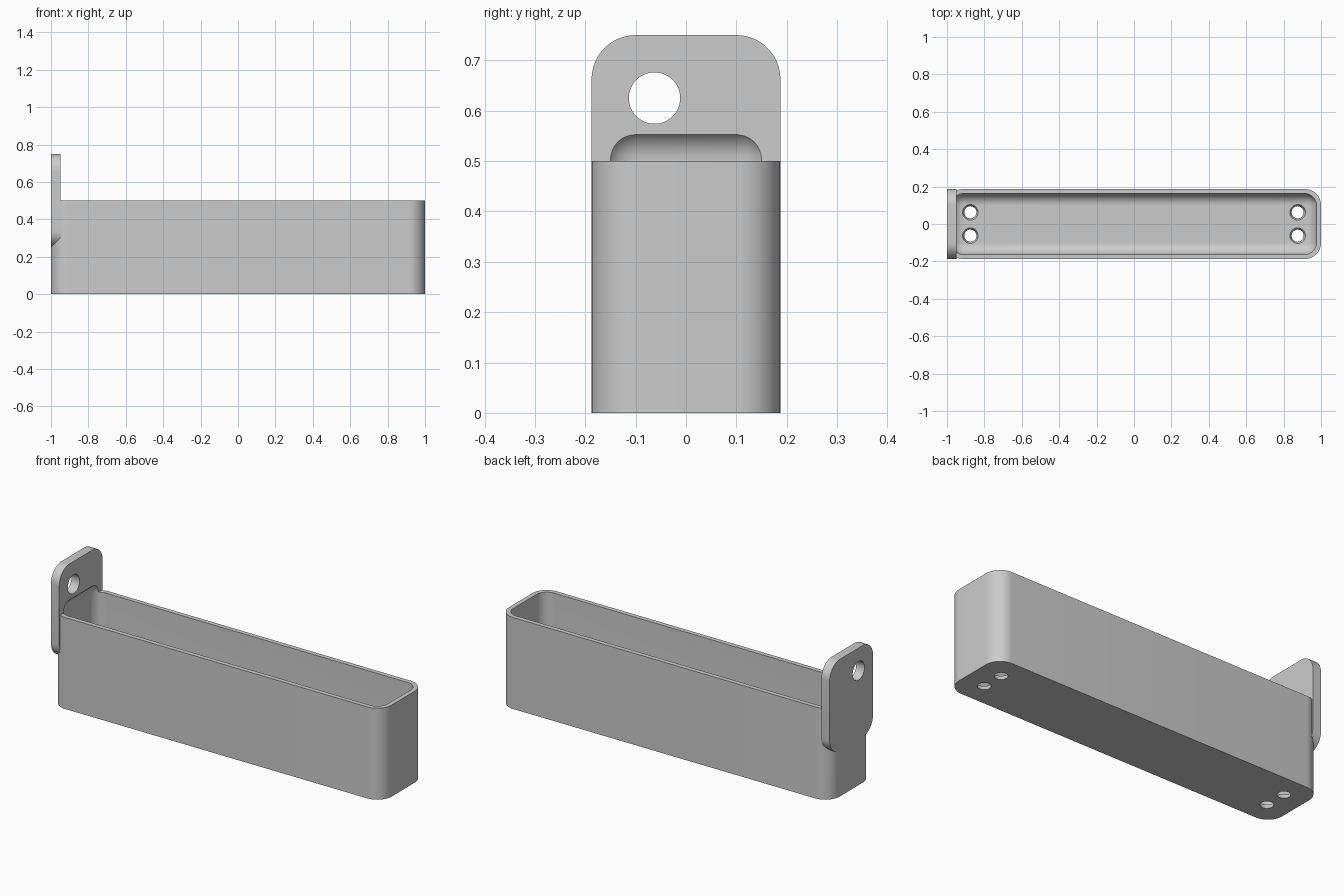
import bpy
import bmesh
import math
from mathutils import Matrix, Vector

if "Cube" in bpy.data.objects:
    bpy.data.objects.remove(bpy.data.objects["Cube"], do_unlink=True)

HALF_W = 0.1875      # half width of tray and hanger
WALL = 0.025         # wall and floor thickness
R_OUT = 0.0875       # outer corner radius
R_IN = R_OUT - WALL  # inner corner radius

grey = bpy.data.materials.new("plain grey")
grey.use_nodes = True
colour = (0.6, 0.6, 0.6, 1)
grey.diffuse_color = colour
grey.node_tree.nodes["Principled BSDF"].inputs["Base Color"].default_value = colour


def finish(name, bm):
    mesh = bpy.data.meshes.new(name)
    bm.to_mesh(mesh)
    bm.free()
    mesh.materials.append(grey)
    obj = bpy.data.objects.new(name, mesh)
    bpy.context.collection.objects.link(obj)
    return obj


def rounded_box(name, low, high, radius, axis=None):
    """Box with rounded edges: those along one axis, or all of them."""
    low, high = Vector(low), Vector(high)
    bm = bmesh.new()
    bmesh.ops.create_cube(bm, size=1)
    bmesh.ops.scale(bm, vec=high - low, verts=bm.verts)
    bmesh.ops.translate(bm, vec=(low + high) / 2, verts=bm.verts)
    edges = [e for e in bm.edges if axis is None or
             abs((e.verts[0].co - e.verts[1].co).normalized()[axis]) > 0.9]
    bmesh.ops.bevel(bm, geom=edges, offset=radius, segments=12,
                    profile=0.5, affect='EDGES')
    return finish(name, bm)


def drill(name, centre, r_low, r_high, depth, turn=None):
    """Cylinder or cone used as a cutter."""
    bm = bmesh.new()
    bmesh.ops.create_cone(bm, cap_ends=True, segments=48,
                          radius1=r_low, radius2=r_high, depth=depth)
    if turn:
        bmesh.ops.rotate(bm, matrix=turn, verts=bm.verts)
    bmesh.ops.translate(bm, vec=centre, verts=bm.verts)
    return finish(name, bm)


def combine(target, tool, operation):
    mod = target.modifiers.new(operation.lower(), 'BOOLEAN')
    mod.operation = operation
    mod.solver = 'EXACT'
    mod.object = tool
    bpy.context.view_layer.objects.active = target
    bpy.ops.object.modifier_apply(modifier=mod.name)
    bpy.data.objects.remove(tool, do_unlink=True)


# Tray body with a flush hanging plate at one end
tray = rounded_box("hanging_tray", (-1, -HALF_W, 0), (1, HALF_W, 0.5), R_OUT, axis=2)
plate = rounded_box("hanger_plate", (-1, -HALF_W, 0.25), (-0.95, HALF_W, 0.75),
                    R_OUT, axis=0)
combine(tray, plate, 'UNION')

# Cavity with filleted floor, its top scooping into the plate
cavity = rounded_box("cavity_cutter", (WALL - 1, WALL - HALF_W, WALL),
                     (1 - WALL, HALF_W - WALL, 0.565), R_IN)
combine(tray, cavity, 'DIFFERENCE')

# Hanging hole through the plate
hole = drill("hanging_hole_cutter", (-0.975, -0.0625, 0.625), 0.051, 0.051, 0.2,
             Matrix.Rotation(math.pi / 2, 3, 'Y'))
combine(tray, hole, 'DIFFERENCE')

# Four tapered screw holes in the floor
for x in (-0.875, 0.875):
    for y in (-0.0625, 0.0625):
        screw = drill("screw_hole_cutter", (x, y, WALL / 2), 0.028, 0.046, WALL * 2)
        combine(tray, screw, 'DIFFERENCE')

# Smooth fillets, crisp edges
bpy.ops.object.select_all(action='DESELECT')
tray.select_set(True)
bpy.context.view_layer.objects.active = tray
bpy.ops.object.shade_smooth_by_angle(angle=math.radians(25))
